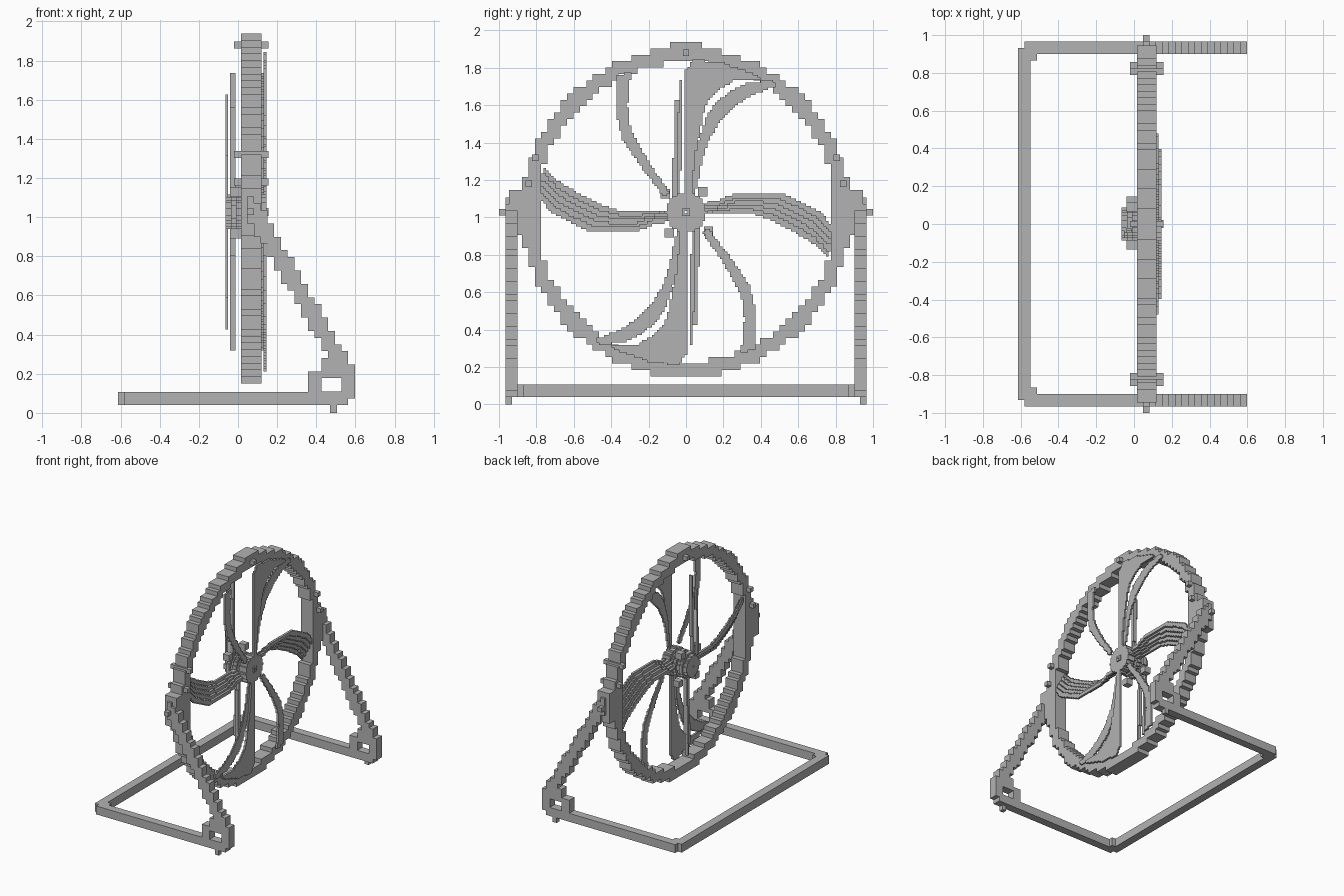
import bpy
from mathutils import Vector

cube = bpy.data.objects.get("Cube")
if cube:
    bpy.data.objects.remove(cube)

grey = bpy.data.materials.new("plain_grey")
grey.use_nodes = True
COLOR = (0.45, 0.45, 0.45, 1)
grey.diffuse_color = COLOR
grey.node_tree.nodes["Principled BSDF"].inputs["Base Color"].default_value = COLOR

S = 0.0344        # coarse block
F = 0.0135        # fine block
HUB = 1.027       # axle height


def stepped_plate(name, cells, size, low, high, axes="yz", base=(0, 0)):
    """Extrude a set of square cells, keeping only the outer faces."""
    cells, verts, faces = set(cells), {}, []

    def vert(i, j, w):
        u, v = base[0] + (i - 0.5) * size, base[1] + (j - 0.5) * size
        co = (w, u, v) if axes == "yz" else (v, w, u)
        return verts.setdefault(co, len(verts))

    for i, j in sorted(cells):
        ring = [(i, j), (i + 1, j), (i + 1, j + 1), (i, j + 1)]
        faces.append([vert(a, b, high) for a, b in ring])
        faces.append([vert(a, b, low) for a, b in reversed(ring)])
        for k, (di, dj) in enumerate([(0, -1), (1, 0), (0, 1), (-1, 0)]):
            if (i + di, j + dj) not in cells:
                p, q = ring[k], ring[(k + 1) % 4]
                faces.append([vert(*p, low), vert(*q, low), vert(*q, high), vert(*p, high)])
    mesh = bpy.data.meshes.new(name)
    mesh.from_pydata(list(verts), [], faces)
    mesh.materials.append(grey)
    obj = bpy.data.objects.new(name, mesh)
    bpy.context.collection.objects.link(obj)
    return obj


def box(name, x, y, z):
    bpy.ops.mesh.primitive_cube_add(size=1)
    obj = bpy.context.object
    obj.name = name
    obj.location = [(a + b) / 2 for a, b in (x, y, z)]
    obj.scale = [b - a for a, b in (x, y, z)]
    obj.data.materials.append(grey)
    return obj


def along(path, t):
    p = t * (len(path) - 1)
    k = min(int(p), len(path) - 2)
    return Vector(path[k]).lerp(Vector(path[k + 1]), p - k)


def ribbon(edge_a, edge_b, start=0.0, end=1.0):
    """Fine cells between two edges, with their half-turn copies."""
    cells = set()
    for s in range(241):
        a, b = along(edge_a, s / 240), along(edge_b, s / 240)
        for t in range(25):
            p = a.lerp(b, start + (end - start) * t / 24) / F
            i, j = round(p.x), round(p.y)
            cells |= {(i, j), (-i, -j)}
    return cells


def disc(radius, size, hole=-1):
    n = int(radius / size) + 1
    span = range(-n, n + 1)
    return {(i, j) for i in span for j in span
            if hole < (i * i + j * j) ** 0.5 * size <= radius}


# Wheel rim with its top and side bosses
span = range(-30, 31)
rim = {(i, j) for i in span for j in span
       if 23.3 <= (i * i + j * j) ** 0.5 <= 25.5
       or (abs(i) <= 2 and 24 <= j <= 26)
       or (23 <= abs(i) <= 27 and abs(j) <= 3)}
stepped_plate("wheel_rim", rim, S, 0.015, 0.12, base=(0, HUB))

# Pegs through the rim
for n, (y, z) in enumerate([(0, 1.88), (0.84, 1.18), (-0.84, 1.18), (0.805, 1.32), (-0.805, 1.32)]):
    box(f"rim_peg_{n}", (-0.02, 0.155), (y - S / 2, y + S / 2), (z - S / 2, z + S / 2))


def in_leg(x, z):
    if 0.43 < x < 0.545 and 0.107 < z < 0.175:
        return False
    slope = abs(z - 0.91 + 1.76 * (x - 0.15)) < 0.085 and 0.2 < z < 1.12 and x > 0.04
    shoulder = 0.44 < x < 0.57 and 0.2 < z < 0.28
    bracket = 0.37 < x < 0.605 and 0.075 < z < 0.21
    foot = 0.37 < x < 0.57 and 0.04 < z < 0.08
    return slope or shoulder or bracket or foot


# Slanted legs, base rails and small side parts
leg = {(j, i) for i in range(20) for j in range(36)
       if in_leg(0.03 + i * S, 0.057 + j * S)}
for side, tag in ((1, "left"), (-1, "right")):
    def span_y(a, b):
        return tuple(sorted((side * a, side * b)))
    low, high = span_y(0.9, 0.965)
    stepped_plate(tag + "_leg", leg, S, low, high, axes="zx", base=(0.057, 0.03))
    box(tag + "_rail", (-0.58, 0.38), (low, high), (0.04, 0.107))
    box(tag + "_corner", (-0.547, -0.513), span_y(0.866, 0.9), (0.04, 0.107))
    box(tag + "_foot_peg", (0.47, 0.505), span_y(0.93, 0.965), (0, 0.04))
    box(tag + "_axle_pin", (0.047, 0.081), span_y(0.94, 1.0), (1.01, 1.044))
box("front_rail", (-0.614, -0.547), (-0.932, 0.932), (0.04, 0.107))

# Hub with a narrow bore, and a stepped back cluster
stepped_plate("hub_disc", disc(0.108, F, 0.005), F, 0.08, 0.145, base=(0, HUB))
stepped_plate("hub_cap", disc(0.022, F, 0.005), F, 0.145, 0.155, base=(0, HUB))
for n, radius in enumerate((0.085, 0.1, 0.085, 0.1, 0.085)):
    x = -0.065 + n * 0.029
    stepped_plate(f"hub_back_{n}", disc(radius, F, 0.005), F, x, x + 0.029, base=(0, HUB))
for n, (y, z) in enumerate([(0.09, 0.11), (-0.11, 0.1), (0.12, -0.1), (-0.09, -0.11)]):
    box(f"hub_lug_{n}", (-0.04, 0.015), (y - 0.025, y + 0.025), (HUB + z - 0.025, HUB + z + 0.025))

# Broad, crescent and slim blades, each with a half-turn twin
broad = ribbon([(0, .09), (0, .3), (0, .55), (0, .74), (.04, .81), (.2, .79), (.39, .72)],
               [(.02, .09), (.045, .33), (.09, .55), (.12, .62), (.18, .67), (.27, .72), (.37, .71)])
stepped_plate("broad_blades", broad, F, 0.13, 0.145, base=(0, HUB))
crescent = ribbon([(.03, .1), (.065, .35), (.115, .5), (.16, .575), (.24, .64), (.34, .69), (.46, .70)],
                  [(.04, .1), (.085, .3), (.12, .4), (.18, .5), (.26, .58), (.34, .63), (.47, .68)])
stepped_plate("crescent_blades", crescent, F, 0.117, 0.13, base=(0, HUB))
slim = ribbon([(-.37, .73), (-.37, .55), (-.33, .39), (-.22, .23), (-.11, .09)],
              [(-.30, .74), (-.32, .57), (-.30, .43), (-.2, .255), (-.1, .11)])
stepped_plate("slim_blades", slim, F, 0.13, 0.145, base=(0, HUB))

# Upright rear blades seen edge-on
stepped_plate("rear_blades_outer", ribbon([(-.068, .08), (-.05, .6)], [(-.06, .08), (-.042, .6)]),
              F, -0.065, -0.05, base=(0, HUB))
stepped_plate("rear_blades_inner", ribbon([(-.043, .1), (-.03, .7)], [(-.036, .1), (-.025, .7)]),
              F, -0.04, -0.013, base=(0, HUB))

# Slatted blades, fanning out and stepping back
upper = [(.08, .04), (.17, .055), (.27, .095), (.4, .1), (.51, .095), (.62, .045), (.72, -.01), (.785, -.09)]
lower = [(.08, -.01), (.17, -.01), (.26, 0), (.35, -.01), (.47, -.05), (.58, -.11), (.68, -.17), (.755, -.24)]
for n in range(5):
    x = 0.115 - n * 0.018
    slat = ribbon(upper, lower, n / 5, n / 5 + 0.12)
    stepped_plate(f"slatted_blades_{n}", slat, F, x - 0.018, x, base=(0, HUB))
